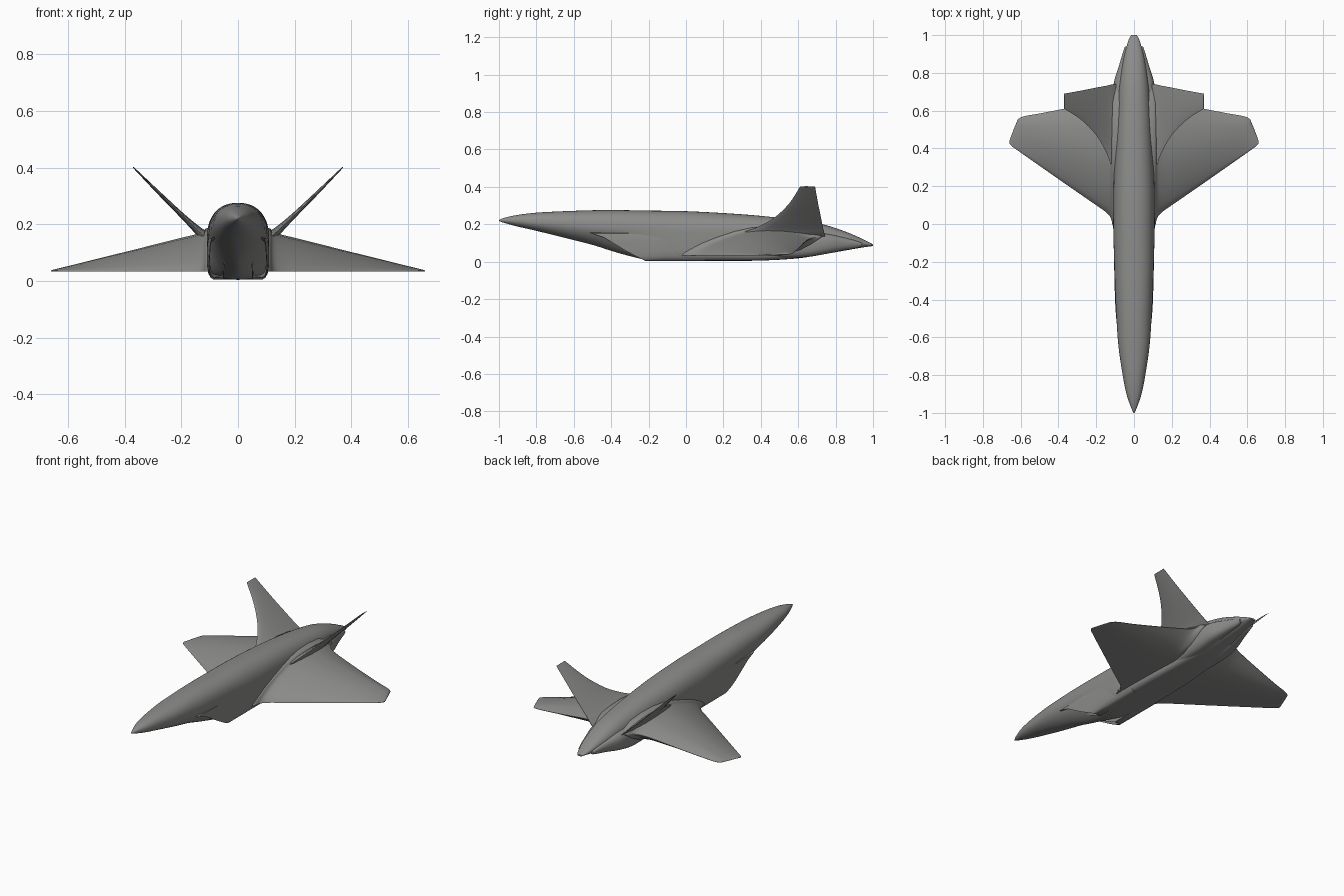
import bpy, bmesh, math

if "Cube" in bpy.data.objects:
    bpy.data.objects.remove(bpy.data.objects["Cube"])

grey = bpy.data.materials.new("airframe_grey")
grey.diffuse_color = (0.26, 0.26, 0.255, 1)
grey.use_nodes = True
grey.node_tree.nodes["Principled BSDF"].inputs["Base Color"].default_value = grey.diffuse_color


def smooth_rows(rows, n):
    """Catmull-Rom interpolation between rows of numbers."""
    out = []
    for i in range(len(rows) - 1):
        p0, p1, p2 = rows[max(i - 1, 0)], rows[i], rows[i + 1]
        p3 = rows[min(i + 2, len(rows) - 1)]
        for k in range(n):
            t = k / n
            out.append([0.5 * (2 * b + (c - a) * t + (2 * a - 5 * b + 4 * c - d) * t * t
                               + (3 * b - a - 3 * c + d) * t ** 3)
                        for a, b, c, d in zip(p0, p1, p2, p3)])
    out.append(list(rows[-1]))
    return out


def loft(name, rings, mirror=False, angle=40):
    """Skin a list of equal-length closed rings and cap both ends."""
    bm = bmesh.new()
    vr = [[bm.verts.new(p) for p in r] for r in rings]
    n = len(vr[0])
    for a, b in zip(vr, vr[1:]):
        for i in range(n):
            j = (i + 1) % n
            bm.faces.new((a[i], a[j], b[j], b[i]))
    bm.faces.new(vr[0])
    bm.faces.new(vr[-1])
    bmesh.ops.recalc_face_normals(bm, faces=bm.faces)
    me = bpy.data.meshes.new(name)
    bm.to_mesh(me)
    bm.free()
    me.materials.append(grey)
    ob = bpy.data.objects.new(name, me)
    bpy.context.collection.objects.link(ob)
    bpy.ops.object.select_all(action='DESELECT')
    ob.select_set(True)
    bpy.context.view_layer.objects.active = ob
    bpy.ops.object.shade_smooth_by_angle(angle=math.radians(angle))
    if mirror:
        ob.modifiers.new("mirror", 'MIRROR').use_mirror_merge = False
    return ob


def spow(v, e):
    return math.copysign(abs(v) ** e, v)


def body_ring(y, w, zt, zm, zb, nb, cx=0, nt=2.3, n=56):
    """Cross-section with a round top and a bottom of adjustable squareness."""
    ring = []
    for i in range(n):
        a = 2 * math.pi * i / n
        c, s = math.cos(a), math.sin(a)
        e = 2 / (nt if s >= 0 else nb)
        h = zt - zm if s >= 0 else zm - zb
        ring.append((cx + w * spow(c, e), y, zm + h * spow(s, e)))
    return ring


# Fuselage: y, half width, top, widest height, bottom, bottom squareness
body = [(-1, .003, .223, .22, .217, 2), (-.97, .016, .235, .22, .207, 2),
        (-.9, .04, .25, .218, .188, 2), (-.8, .06, .262, .21, .165, 2),
        (-.65, .082, .27, .2, .128, 1.9), (-.5, .093, .275, .185, .09, 1.7),
        (-.4, .098, .276, .18, .058, 1.6), (-.3, .102, .275, .175, .03, 1.7),
        (-.2, .105, .273, .17, .008, 2.2), (-.1, .108, .272, .16, .005, 4),
        (0, .11, .27, .15, .005, 7), (.2, .108, .26, .15, .005, 7),
        (.4, .1, .245, .14, .006, 7), (.6, .09, .222, .13, .018, 5),
        (.75, .078, .195, .12, .042, 3), (.88, .055, .15, .11, .065, 2.2),
        (.97, .03, .108, .095, .08, 2), (1, .015, .092, .088, .083, 2)]
loft("fuselage", [body_ring(*r) for r in smooth_rows(body, 4)])

# Side intakes: slanted lip, outer cowl, recessed duct
cowl = [(.05, .006), (.085, .005), (.097, .012), (.104, .03), (.107, .06),
        (.107, .1), (.107, .13), (.104, .152), (.09, .158), (.05, .15)]


def lip_y(z):
    pts = [(.005, -.22), (.03, -.27), (.06, -.325), (.1, -.39), (.13, -.44), (.16, -.53)]
    for (z0, y0), (z1, y1) in zip(pts, pts[1:]):
        if z <= z1:
            return y0 + (y1 - y0) * (z - z0) / (z1 - z0)
    return -.53


def lip_ring(k, dy=0.0):
    ring = []
    for x, z in cowl:
        x2, z2 = .078 + (x - .078) * k, .08 + (z - .08) * k
        y = lip_y(z2) + dy
        ring.append((x2 * (1 - .35 * max(0, -.22 - y)), y, z2))
    return ring


duct_end = [(.078 + (x - .078) * .7, -.03, .08 + (z - .08) * .7) for x, z in cowl]
loft("intake_cowl", [duct_end, lip_ring(.84, .06), lip_ring(.9, .005), lip_ring(1),
                     [(x, -.12, z) for x, z in cowl], [(x, .1, z) for x, z in cowl]], True, 50)

# Engine fairings beside the tail cone: y, half width, top, mid, bottom, squareness, centre x
fairing = [(.45, .05, .15, .1, .02, 3, .055), (.62, .052, .16, .1, .022, 3, .06),
           (.74, .048, .152, .1, .04, 2.6, .06), (.84, .032, .132, .1, .06, 2.3, .047),
           (.91, .02, .113, .097, .072, 2, .038), (.94, .01, .1, .092, .082, 2, .038)]
loft("engine_fairing", [body_ring(*r, n=28) for r in smooth_rows(fairing, 4)], True)

# Wings: x, leading edge y, trailing edge y, crest height, trailing edge height
wing = [(.06, -.06, .74, .19, .14), (.108, -.02, .725, .186, .135), (.122, .03, .70, .174, .13),
        (.15, .064, .665, .163, .123), (.22, .113, .64, .146, .11), (.37, .217, .61, .108, .08),
        (.5, .308, .585, .076, .056), (.6, .378, .565, .051, .041),
        (.625, .396, .53, .045, .038), (.645, .41, .48, .04, .037), (.66, .425, .44, .036, .0355)]
upper = [(0, 0), (.02, .1), (.06, .22), (.14, .42), (.25, .63), (.38, .83), (.5, .95),
         (.62, 1), (.75, .98), (.88, .9)]
lower = [(1, .97), (.93, .6), (.85, .3), (.75, .08), (.62, 0), (.4, 0), (.2, 0), (.06, 0)]


def wing_ring(x, y0, y1, zc, ze):
    z0 = .034
    ring = [(x, y0 + t * (y1 - y0), z0 + .002 * (t > 0) + f * (zc - z0)) for t, f in upper]
    ring.append((x, y1, ze + .001))
    ring += [(x, y0 + t * (y1 - y0), z0 + f * (ze - z0)) for t, f in lower]
    return ring


loft("wing", [wing_ring(*r) for r in smooth_rows(wing, 3)], True)

# Canted tail fins: x, z, leading edge y, trailing edge y, half thickness
fin = [(.08, .12, .25, .745, .02), (.12, .158, .31, .738, .02), (.145, .182, .375, .732, .014),
       (.2, .234, .47, .722, .009), (.28, .312, .552, .706, .006), (.37, .402, .61, .69, .002)]
shape = [(0, 0), (.04, .4), (.15, .75), (.35, 1), (.6, .9), (.85, .45), (1, .08)]


def fin_ring(x, z, y0, y1, h):
    prof = shape + [(t, -f) for t, f in reversed(shape[1:])]
    return [(x - .69 * h * f, y0 + t * (y1 - y0), z + .72 * h * f) for t, f in prof]


loft("tail_fin", [fin_ring(*r) for r in smooth_rows(fin, 4)], True)
